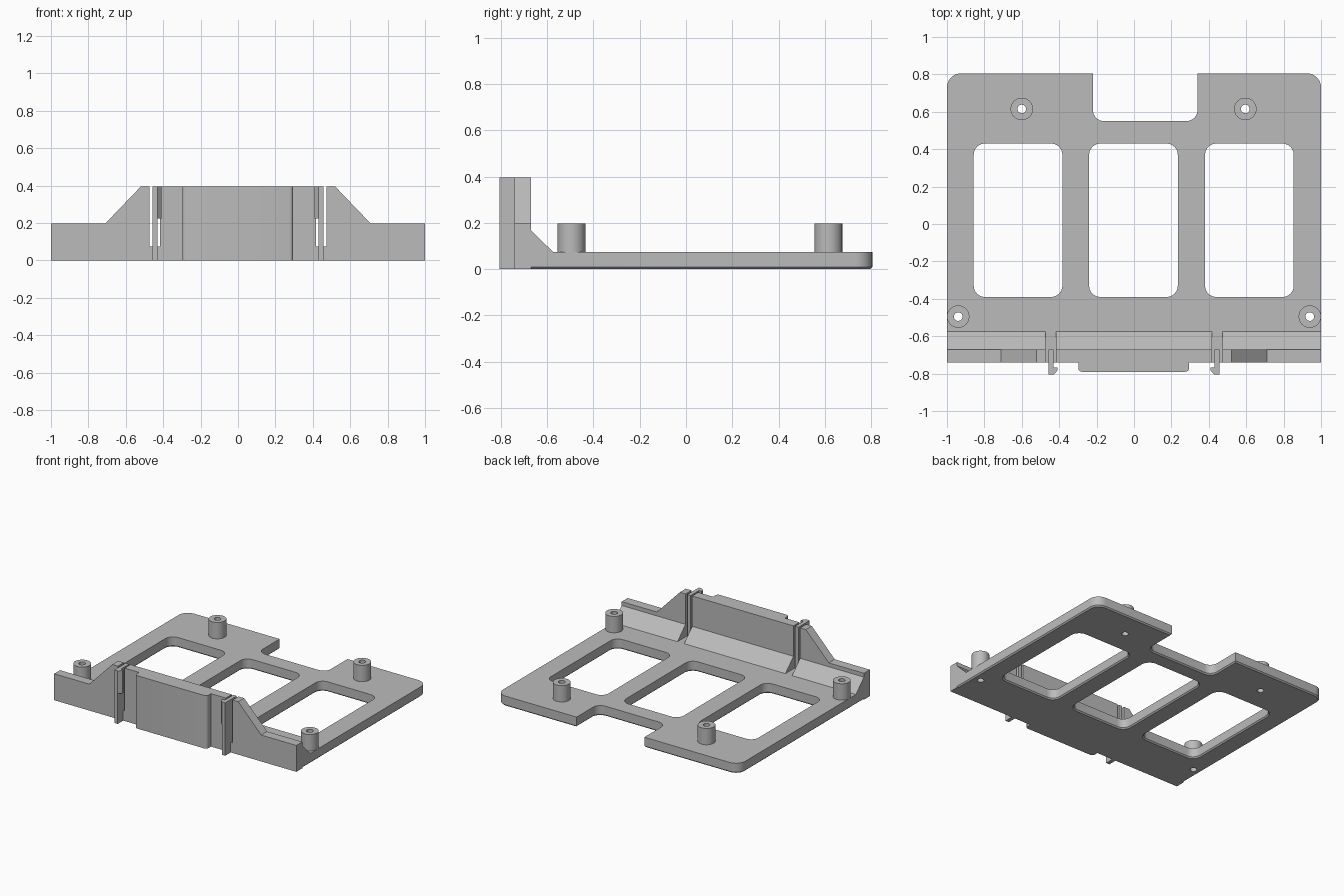
import bpy, bmesh, math
from mathutils import Vector

cube = bpy.data.objects.get("Cube")
if cube:
    bpy.data.objects.remove(cube, do_unlink=True)

GREY = (0.5, 0.5, 0.5, 1)
grey = bpy.data.materials.new("plain grey")
grey.use_nodes = True
grey.diffuse_color = GREY
grey.node_tree.nodes["Principled BSDF"].inputs["Base Color"].default_value = GREY


def rounded(corners, steps=8):
    """Outline from (x, y, radius) corners with right-angle fillets."""
    out = []
    for i, (x, y, r) in enumerate(corners):
        p = Vector((x, y))
        if r == 0:
            out.append(p)
            continue
        d1 = (Vector(corners[i - 1][:2]) - p).normalized()
        d2 = (Vector(corners[(i + 1) % len(corners)][:2]) - p).normalized()
        for k in range(steps + 1):
            t = math.pi / 2 * k / steps
            out.append(p + r * (d1 + d2 - d2 * math.cos(t) - d1 * math.sin(t)))
    return out


def box(x0, x1, y0, y1, r):
    return rounded([(x0, y0, r), (x1, y0, r), (x1, y1, r), (x0, y1, r)])


def circle(x, y, r, n=32):
    return [Vector((x + r * math.cos(math.tau * k / n),
                    y + r * math.sin(math.tau * k / n))) for k in range(n)]


def offset(loop, d):
    """Move a counter-clockwise outline inward by d."""
    out = []
    for i, p in enumerate(loop):
        a = (p - loop[i - 1]).normalized()
        b = (loop[(i + 1) % len(loop)] - p).normalized()
        na, nb = Vector((-a.y, a.x)), Vector((-b.y, b.x))
        out.append(p + (na + nb) * d / (1 + na.dot(nb)))
    return out


def solid(name, loops, w0, w1, place=lambda u, v, w: (u, v, w), chamfer=0, chamfered=0):
    """Extrude an outline with holes; the first loops may get a lower chamfer."""
    bm = bmesh.new()
    caps = [[], []]
    for i, loop in enumerate(loops):
        loop = [Vector(p) for p in loop]
        rows = [(loop, w0), (loop, w1)]
        if i < chamfered:
            low = offset(loop, chamfer if i == 0 else -chamfer)
            rows = [(low, w0), (loop, w0 + chamfer), (loop, w1)]
        rings = [[bm.verts.new(place(p.x, p.y, w)) for p in pts] for pts, w in rows]
        n = len(loop)
        for a, b in zip(rings, rings[1:]):
            for k in range(n):
                j = (k + 1) % n
                bm.faces.new((a[k], a[j], b[j], b[k]))
        for cap, ring in zip(caps, (rings[0], rings[-1])):
            cap += [bm.edges.get((ring[k - 1], ring[k])) for k in range(n)]
    for cap in caps:
        bmesh.ops.triangle_fill(bm, edges=cap, use_beauty=True)
    bmesh.ops.recalc_face_normals(bm, faces=bm.faces)
    mesh = bpy.data.meshes.new(name)
    bm.to_mesh(mesh)
    bm.free()
    mesh.materials.append(grey)
    ob = bpy.data.objects.new(name, mesh)
    bpy.context.collection.objects.link(ob)
    bpy.ops.object.select_all(action='DESELECT')
    ob.select_set(True)
    bpy.context.view_layer.objects.active = ob
    bpy.ops.object.shade_smooth_by_angle(angle=math.radians(30))
    return ob


FLOOR, POST, TOP = 0.075, 0.197, 0.395
FRONT, BACK = -0.74, -0.67
S0, S1 = 0.418, 0.473    # clip slot edges

# Base plate with back notch, three windows and screw holes
posts = [(-0.6, 0.615), (0.595, 0.615), (-0.94, -0.495), (0.94, -0.495)]
outline = rounded([(-1, -0.7, 0), (1, -0.7, 0), (1, 0.805, 0.075), (0.34, 0.805, 0),
                   (0.34, 0.55, 0.06), (-0.22, 0.55, 0.06), (-0.22, 0.805, 0),
                   (-1, 0.805, 0.075)])
windows = [box(x, x + 0.474, -0.39, 0.43, 0.06) for x in (-0.857, -0.24, 0.38)]
holes = [circle(x, y, 0.023) for x, y in posts]
solid("base_plate", [outline] + windows + holes, 0, FLOOR, chamfer=0.009, chamfered=4)

# Hollow screw posts
for i, ((x, y), hole) in enumerate(zip(posts, holes)):
    solid(f"screw_post_{i + 1}", [circle(x, y, 0.06), hole], FLOOR, POST)

# Front wall with sloped shoulders and two clip slots
half = [(1, 0), (1, POST), (0.71, POST), (0.52, TOP),
        (S1, TOP), (S1, FLOOR), (S0, FLOOR), (S0, TOP)]
wall = half + [(-x, z) for x, z in reversed(half)]
solid("front_wall", [wall], FRONT, BACK, lambda u, v, w: (u, w, v))

# Sloped fillets behind the wall
fillet = [(BACK, FLOOR), (-0.575, FLOOR), (BACK, 0.168)]
for name, x0, x1 in (("right_fillet", -1, -S1), ("middle_fillet", -S0, S0),
                     ("left_fillet", S1, 1)):
    solid(name, [fillet], x0, x1, lambda u, v, w: (w, u, v))

# Raised pad on the wall's front
solid("front_pad", [rounded([(-0.298, -0.79, 0.02), (0.295, -0.79, 0.02),
                             (0.295, FRONT, 0), (-0.298, FRONT, 0)], 4)], 0, TOP)

# Snap clips: an upright arm and a tooth facing the middle
arm = [(0.43, -0.805), (0.458, -0.805), (0.458, BACK), (0.43, BACK)]
tooth = [(0.43, -0.805), (0.43, -0.768), (0.408, -0.768), (0.408, -0.782)]
for side, s in (("left", 1), ("right", -1)):
    mirror = lambda u, v, w, s=s: (s * u, v, w)
    solid(side + "_clip_arm", [arm], 0, TOP, mirror)
    solid(side + "_clip_tooth", [tooth], 0.225, TOP, mirror)
